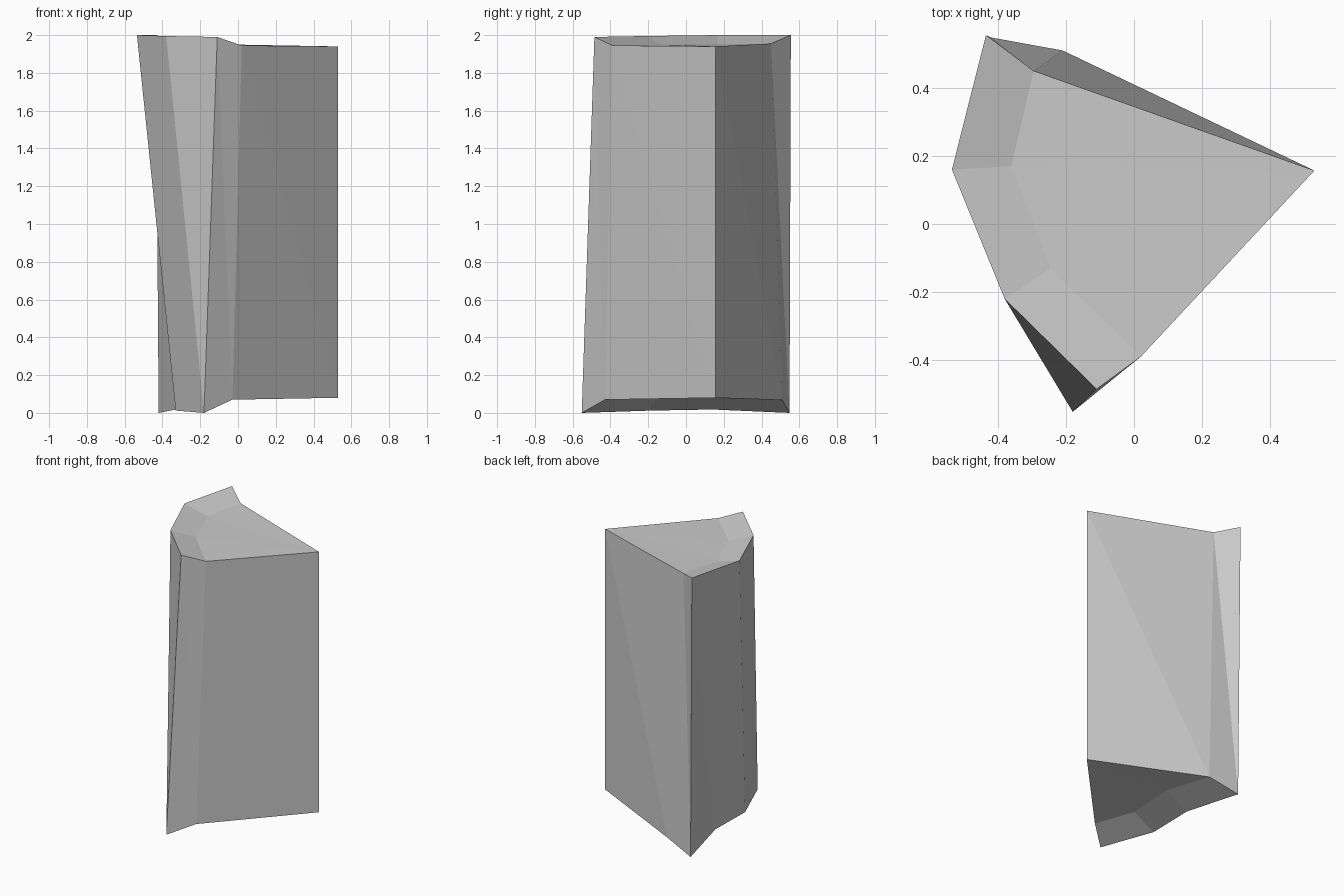
import bpy, bmesh

if "Cube" in bpy.data.objects:
    bpy.data.objects.remove(bpy.data.objects["Cube"])

# Outer outline of the column, matching top and bottom corners
top = [(-.435, .555, 2), (-.535, .16, 2), (-.38, -.22, 1.995), (-.11, -.485, 1.99),
       (.02, -.39, 1.945), (.53, .157, 1.94), (-.295, .45, 1.955)]
bottom = [(-.42, .548, 0), (-.33, .14, .018), (-.33, -.195, .012), (-.18, -.552, 0),
          (-.03, -.43, .07), (.53, .157, .08), (-.21, .51, .068)]

# Inner corners where the raised rim meets the flat end
top_inner = [(-.36, .17, 1.95), (-.245, -.13, 1.95)]
bottom_inner = [(-.117, .19, .075), (-.138, -.16, .075)]

bm = bmesh.new()


def end_cap(ring, inner, flip):
    """Sloped rim strip on the left, shallow fan towards the right corner."""
    a, b, c, d, e, f, g = ring
    h, i = inner
    for face in ((a, b, h, g), (b, c, i, h), (c, d, e, i), (f, g, h), (f, h, i), (f, i, e)):
        bm.faces.new(face[::-1] if flip else face)


T = [bm.verts.new(p) for p in top]
B = [bm.verts.new(p) for p in bottom]
end_cap(T, [bm.verts.new(p) for p in top_inner], False)
end_cap(B, [bm.verts.new(p) for p in bottom_inner], True)

# Slightly twisted side walls, split along the diagonal
for k in range(7):
    n = (k + 1) % 7
    bm.faces.new((T[k], B[n], T[n]))
    bm.faces.new((T[k], B[k], B[n]))

bmesh.ops.recalc_face_normals(bm, faces=bm.faces)
mesh = bpy.data.meshes.new("rock_column")
bm.to_mesh(mesh)
bm.free()
bpy.context.collection.objects.link(bpy.data.objects.new("rock_column", mesh))
